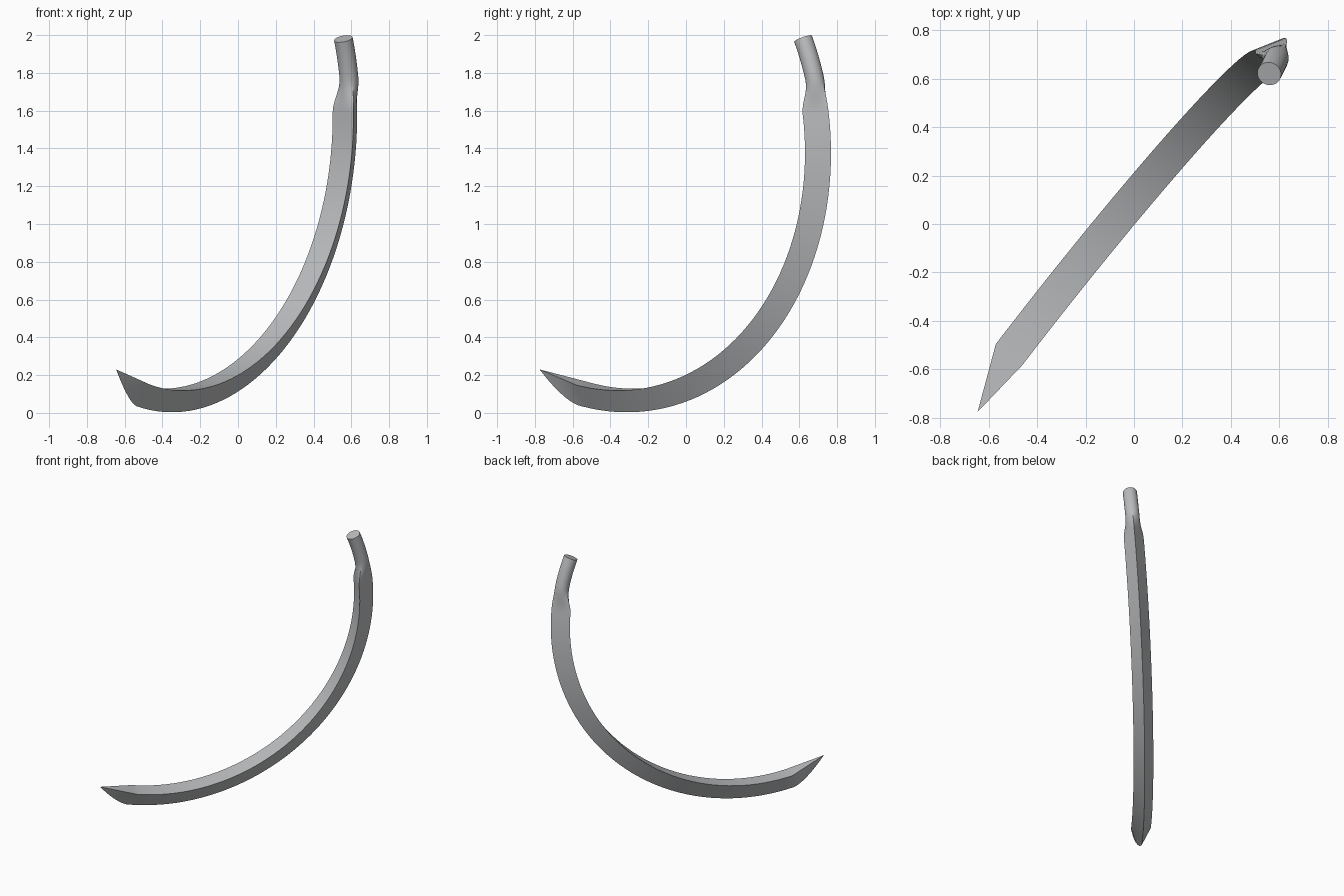
import bpy, bmesh, math
from mathutils import Vector

cube = bpy.data.objects.get("Cube")
if cube:
    bpy.data.objects.remove(cube)

# Tilted plane of the arc
CENTER = Vector((-0.277, -0.38, 1.46))
ALONG = Vector((0.62, 0.785, 0)).normalized()
UP = Vector((0.05, -0.046, 1)).normalized()
SIDE = ALONG.cross(UP).normalized()
RIDGE, INNER, HALF = 1.46, 1.34, 0.07
SHAFT, TUBE = 1.405, 0.05
TIP = Vector((-0.645, -0.775, 0.23))
SEG = 24


def outward(deg):
    a = math.radians(deg)
    return ALONG * math.sin(a) - UP * math.cos(a)


def corners(deg):
    out = outward(deg)
    return [CENTER + out * RIDGE,
            CENTER + out * INNER + SIDE * HALF,
            CENTER + out * INNER - SIDE * HALF]


def triangle_ring(tri):
    n = SEG // 3
    return [tri[k].lerp(tri[(k + 1) % 3], i / n) for k in range(3) for i in range(n)]


def round_ring(deg):
    out = outward(deg)
    ring = []
    for i in range(SEG):
        p = 2 * math.pi * i / SEG
        ring.append(CENTER + out * (SHAFT + TUBE * math.cos(p)) + SIDE * TUBE * math.sin(p))
    return ring


START, NECK, COLLAR, END = -12, 95.5, 103, 111.8
rings = []

# Pointed tip, with the ridge curling up to the point
base = corners(START)
for i in range(10, 0, -1):
    t = i / 10
    tri = [c.lerp(TIP, t) for c in base]
    tri[0].z = base[0].z + (TIP.z - base[0].z) * t ** 1.5
    rings.append(triangle_ring(tri))

# Three-sided curved body
for i in range(49):
    rings.append(triangle_ring(corners(START + (NECK - START) * i / 48)))

# Neck blending from triangle to round
for i in range(1, 9):
    t = i / 8
    deg = NECK + (COLLAR - NECK) * t
    w = t * t * (3 - 2 * t)
    rings.append([a.lerp(b, w) for a, b in zip(triangle_ring(corners(deg)), round_ring(deg))])

# Round shank
for i in range(1, 7):
    rings.append(round_ring(COLLAR + (END - COLLAR) * i / 6))

bm = bmesh.new()
loops = [[bm.verts.new(p) for p in ring] for ring in rings]
for lo, hi in zip(loops, loops[1:]):
    for i in range(SEG):
        j = (i + 1) % SEG
        bm.faces.new((lo[i], lo[j], hi[j], hi[i]))
bm.faces.new(loops[-1])
bmesh.ops.remove_doubles(bm, verts=bm.verts, dist=0.0005)
bmesh.ops.recalc_face_normals(bm, faces=bm.faces)
mesh = bpy.data.meshes.new("curved_spike")
bm.to_mesh(mesh)
bm.free()

spike = bpy.data.objects.new("curved_spike", mesh)
bpy.context.collection.objects.link(spike)

# Grey metal
metal = bpy.data.materials.new("grey_metal")
metal.use_nodes = True
color = (0.5, 0.51, 0.52, 1)
metal.diffuse_color = color
metal.node_tree.nodes["Principled BSDF"].inputs["Base Color"].default_value = color
mesh.materials.append(metal)

bpy.ops.object.select_all(action='DESELECT')
spike.select_set(True)
bpy.context.view_layer.objects.active = spike
bpy.ops.object.shade_smooth_by_angle(angle=math.radians(35))
